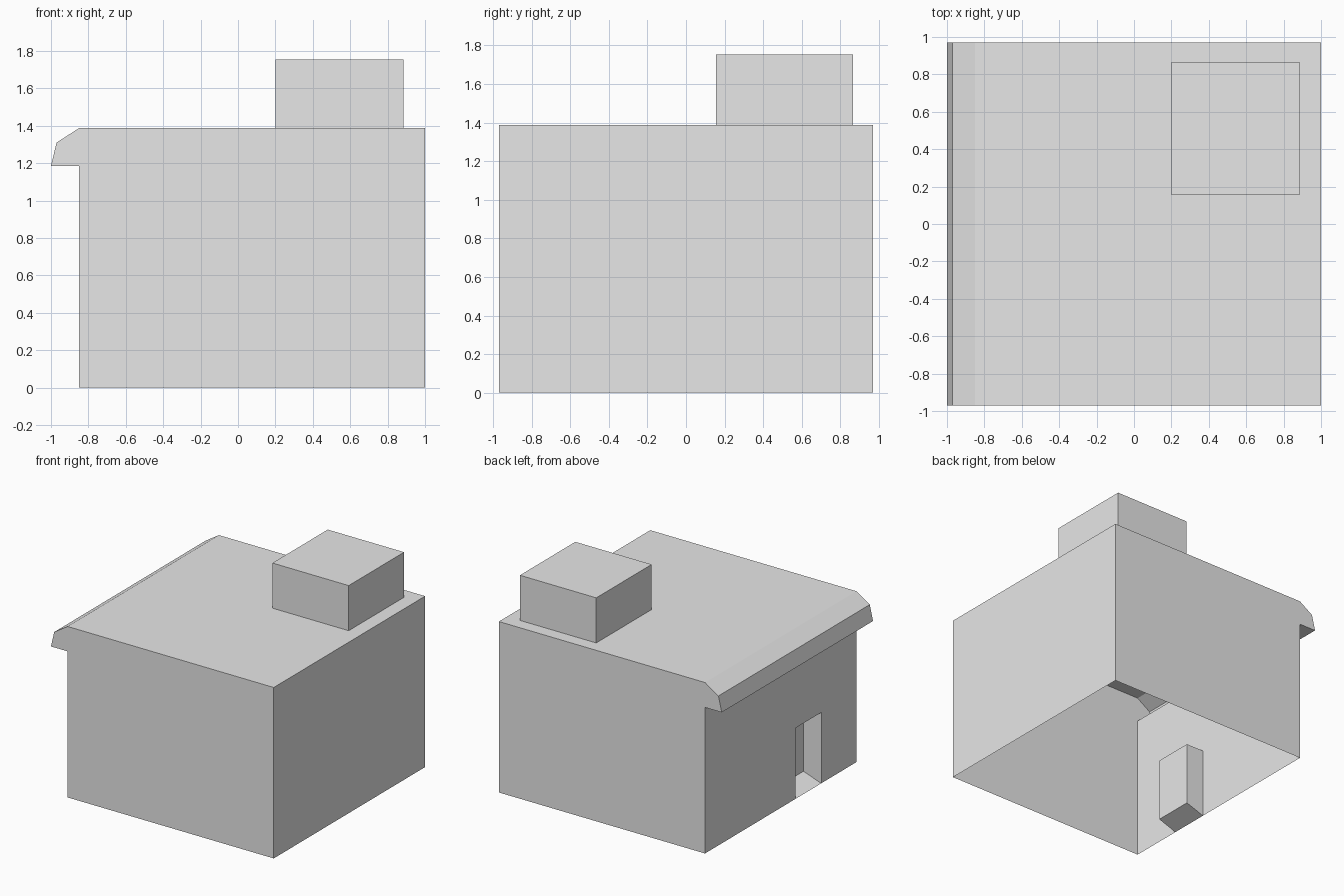
import bpy
import bmesh

cube = bpy.data.objects.get("Cube")
if cube:
    bpy.data.objects.remove(cube, do_unlink=True)

grey = bpy.data.materials.new("plain grey")
grey.use_nodes = True
grey.diffuse_color = (0.8, 0.8, 0.8, 1)
grey.node_tree.nodes["Principled BSDF"].inputs["Base Color"].default_value = (0.8, 0.8, 0.8, 1)


def add_object(name, polygons):
    """Make a flat-shaded object from a few polygons."""
    bm = bmesh.new()
    for poly in polygons:
        bm.faces.new([bm.verts.new(p) for p in poly])
    bmesh.ops.remove_doubles(bm, verts=bm.verts, dist=0.0005)
    mesh = bpy.data.meshes.new(name)
    bm.to_mesh(mesh)
    bm.free()
    mesh.materials.append(grey)
    obj = bpy.data.objects.new(name, mesh)
    bpy.context.collection.objects.link(obj)
    return obj


# Main dimensions
half_depth = 0.97
wall_x = -0.85
roof_z, eave_z = 1.387, 1.185
door_y0, door_y1, door_z = -0.52, -0.19, 0.575
inner_x, sill_z = wall_x + 0.16, 0.055

# House shell: an extruded profile, hollow and open underneath
profile = [(1, 0), (1, roof_z), (wall_x, roof_z), (-0.97, 1.31),
           (-1, eave_z), (wall_x, eave_z), (wall_x, 0)]
front = [(x, -half_depth, z) for x, z in profile]
back = [(x, half_depth, z) for x, z in profile]
shell = [front[::-1], back]
for i in range(len(profile) - 2):
    shell.append([front[i], front[i + 1], back[i + 1], back[i]])

# Side wall with the doorway notched out
wall = [(-half_depth, 0), (-half_depth, eave_z), (half_depth, eave_z), (half_depth, 0),
        (door_y1, 0), (door_y1, door_z), (door_y0, door_z), (door_y0, 0)]
shell.append([(wall_x, y, z) for y, z in reversed(wall)])
add_object("house_shell", shell)

# Door recess: thin pocket with a sloping floor
outer = [(wall_x, door_y0, 0), (wall_x, door_y1, 0),
         (wall_x, door_y1, door_z), (wall_x, door_y0, door_z)]
inner = [(inner_x, door_y0, sill_z), (inner_x, door_y1, sill_z),
         (inner_x, door_y1, door_z), (inner_x, door_y0, door_z)]
recess = [inner[::-1]]
for i in range(4):
    j = (i + 1) % 4
    recess.append([outer[i], inner[i], inner[j], outer[j]])
add_object("door_recess", recess)

# Rooftop box, open where it meets the roof
x0, x1, y0, y1, top = 0.2, 0.885, 0.155, 0.865, 1.753
ring = [(x0, y0), (x1, y0), (x1, y1), (x0, y1)]
box = [[(x, y, top) for x, y in ring]]
for i in range(4):
    a, b = ring[i], ring[(i + 1) % 4]
    box.append([(*a, roof_z), (*b, roof_z), (*b, top), (*a, top)])
add_object("rooftop_box", box)

# Consistent outward normals for the shell and box; the recess faces its opening
for name in ("house_shell", "rooftop_box"):
    mesh = bpy.data.objects[name].data
    bm = bmesh.new()
    bm.from_mesh(mesh)
    bmesh.ops.recalc_face_normals(bm, faces=bm.faces)
    bm.to_mesh(mesh)
    bm.free()
